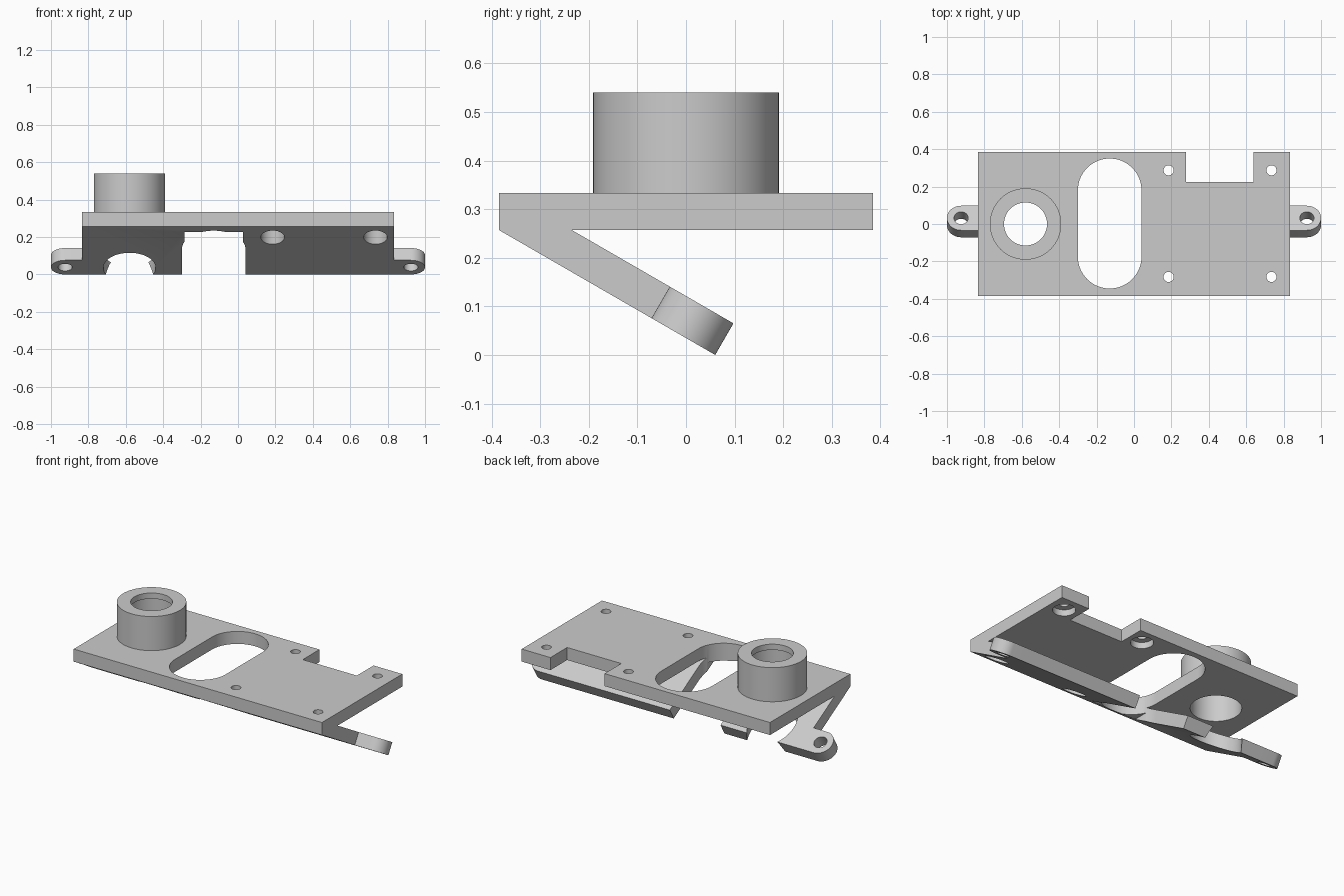
import bpy, bmesh, math
from mathutils import Vector

if "Cube" in bpy.data.objects:
    bpy.data.objects.remove(bpy.data.objects["Cube"], do_unlink=True)

grey = bpy.data.materials.new("light_grey")
grey.use_nodes = True
grey.diffuse_color = (0.6, 0.6, 0.6, 1)
grey.node_tree.nodes["Principled BSDF"].inputs["Base Color"].default_value = (0.6, 0.6, 0.6, 1)

HALF_X, HALF_Y = 0.833, 0.385
UNDER, TOP, BOSS_TOP = 0.257, 0.333, 0.54
THICK, ARM = 0.075, 0.514
SIN, COS = 0.5, math.cos(math.radians(30))


def upright(a, b, h):
    return Vector((a, b, h))


def sideways(a, b, h):
    return Vector((h, a, b))


def tilted(x, u, t):
    """x across, u down the sloping arm, t through its thickness."""
    return Vector((x, -HALF_Y + u * COS + t * SIN, UNDER - u * SIN + t * COS))


def prism(name, outline, lo, hi, place=upright):
    bm = bmesh.new()
    rings = [[bm.verts.new(place(a, b, h)) for a, b in outline] for h in (lo, hi)]
    n = len(outline)
    bm.faces.new(rings[0])
    bm.faces.new(rings[1])
    for i in range(n):
        j = (i + 1) % n
        bm.faces.new((rings[0][i], rings[0][j], rings[1][j], rings[1][i]))
    bmesh.ops.recalc_face_normals(bm, faces=bm.faces)
    mesh = bpy.data.meshes.new(name)
    bm.to_mesh(mesh)
    bm.free()
    mesh.materials.append(grey)
    ob = bpy.data.objects.new(name, mesh)
    bpy.context.collection.objects.link(ob)
    return ob


def arc(cx, cy, r, start=0, sweep=360, steps=64):
    count = steps if sweep == 360 else steps + 1
    angles = [math.radians(start + sweep * i / steps) for i in range(count)]
    return [(cx + r * math.cos(a), cy + r * math.sin(a)) for a in angles]


def box(x0, x1, y0, y1):
    return [(x0, y0), (x1, y0), (x1, y1), (x0, y1)]


def cut(ob, outline, lo, hi, place=upright):
    cutter = prism("cutter", outline, lo, hi, place)
    cutter.hide_render = True
    mod = ob.modifiers.new("cut", 'BOOLEAN')
    mod.operation, mod.solver, mod.object = 'DIFFERENCE', 'EXACT', cutter
    graph = bpy.context.evaluated_depsgraph_get()
    result = bpy.data.meshes.new_from_object(ob.evaluated_get(graph))
    ob.modifiers.clear()
    ob.data = result
    bpy.data.objects.remove(cutter, do_unlink=True)


# Flat plate and sloping arm share one side profile
end = tilted(0, ARM, 0)
end_top = tilted(0, ARM, THICK)
profile = [(-HALF_Y, TOP), (HALF_Y, TOP), (HALF_Y, UNDER),
           (-HALF_Y + THICK / SIN, UNDER), end_top.yz, end.yz, (-HALF_Y, UNDER)]
bracket = prism("mounting_bracket", profile, -HALF_X, HALF_X, sideways)

# Round boss standing on the plate
BX, LIP = -0.58, 0.035
boss = prism("round_boss", arc(BX, 0, 0.191, steps=96), TOP, BOSS_TOP)

# Bore, wider below a thin lip
cut(bracket, arc(BX, 0, 0.14), -0.1, 0.6)
cut(boss, arc(BX, 0, 0.14), 0.2, BOSS_TOP - LIP)
cut(boss, arc(BX, 0, 0.115), 0.2, 0.7)

# Long slot, with a squared relief through the arm
SX, SR = -0.13, 0.17
slot = arc(SX, 0.18, SR, 0, 180, 32) + arc(SX, -0.175, SR, 180, 180, 32)
cut(bracket, slot, -0.1, 0.6)
cut(bracket, box(SX - 0.157, SX + 0.157, -0.37, 0.3), -0.1, 0.227)

# Rear notch
cut(bracket, box(0.277, 0.64, 0.225, 0.5), 0.2, 0.5)

# Screw holes, counterbored from underneath
for x in (0.185, 0.735):
    for y in (-0.283, 0.287):
        cut(bracket, arc(x, y, 0.063, steps=48), -0.1, 0.295)
        cut(bracket, arc(x, y, 0.027, steps=32), 0.2, 0.5)

# Rounded ears at the arm's lower corners
EAR_R = 0.0757
mid = ARM - EAR_R
for side, name in ((1, "left_ear"), (-1, "right_ear")):
    cx = 1 - EAR_R
    outline = [(HALF_X, ARM - 2 * EAR_R)] + arc(cx, mid, EAR_R, -90, 180, 32) + [(HALF_X, ARM)]
    ear = prism(name, [(side * x, u) for x, u in outline], 0, THICK, tilted)
    cut(ear, arc(side * cx, mid, 0.038, steps=48), -0.1, 0.2, tilted)

# Smooth the round walls, keep edges sharp
bpy.ops.object.select_all(action='DESELECT')
for ob in bpy.context.collection.objects:
    if ob.type == 'MESH' and ob.name in ("mounting_bracket", "round_boss", "left_ear", "right_ear"):
        ob.select_set(True)
        bpy.context.view_layer.objects.active = ob
bpy.ops.object.shade_smooth_by_angle(angle=math.radians(30))
